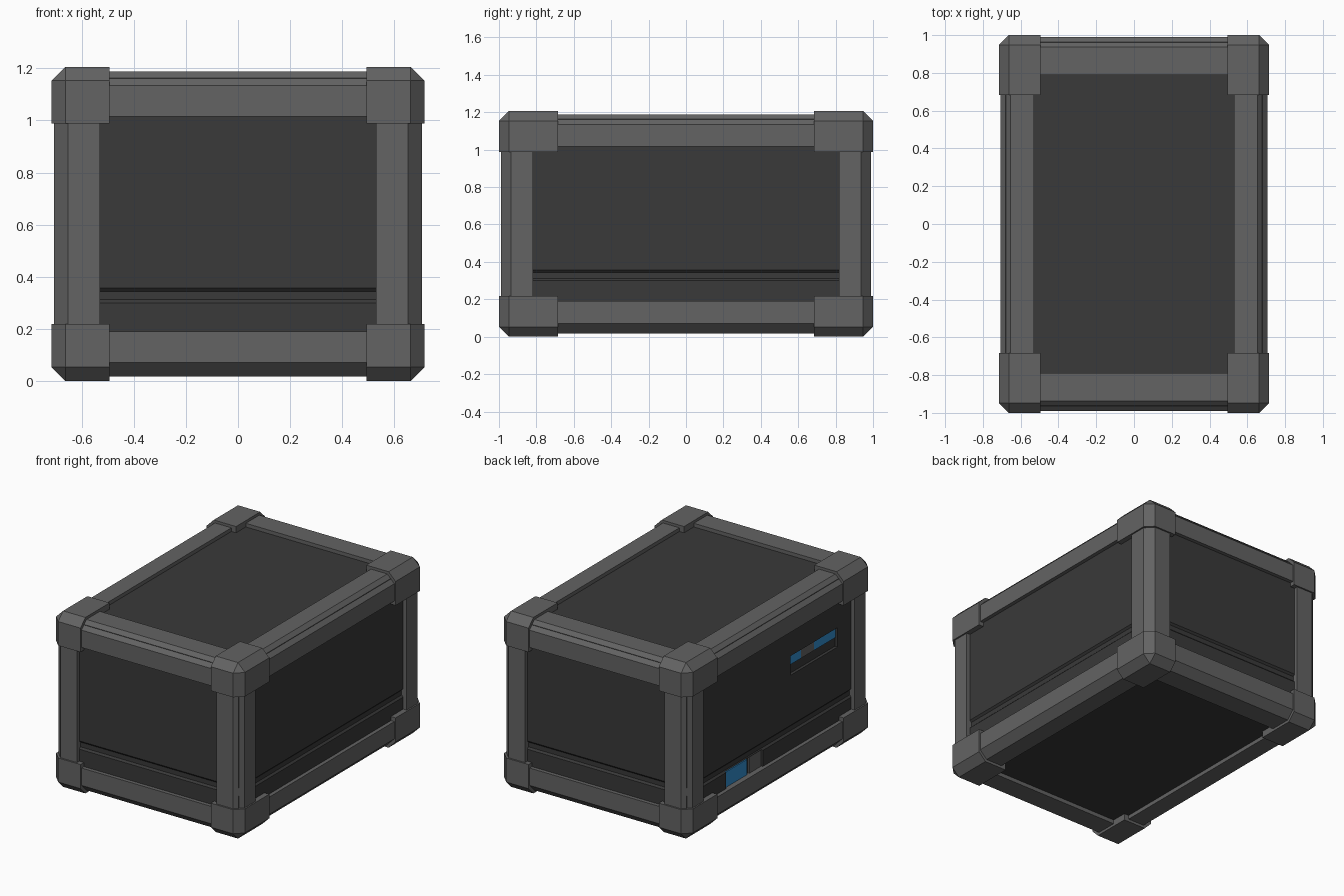
import bpy, bmesh
from itertools import product
from mathutils import Vector

if "Cube" in bpy.data.objects:
    bpy.data.objects.remove(bpy.data.objects["Cube"])

CZ = 0.603  # mid height of the crate


def material(name, rgb):
    m = bpy.data.materials.new(name)
    m.diffuse_color = (*rgb, 1)
    m.use_nodes = True
    m.node_tree.nodes["Principled BSDF"].inputs["Base Color"].default_value = m.diffuse_color
    return m


GREY = material("frame grey", (0.125, 0.125, 0.125))
DARK = material("panel charcoal", (0.041, 0.041, 0.041))
BLUE = material("light blue", (0.032, 0.27, 0.62))


def finish(name, bm, mat):
    bmesh.ops.recalc_face_normals(bm, faces=bm.faces[:])
    me = bpy.data.meshes.new(name)
    bm.to_mesh(me)
    bm.free()
    me.materials.append(mat)
    ob = bpy.data.objects.new(name, me)
    bpy.context.collection.objects.link(ob)
    return ob


def box(lo, hi):
    bm = bmesh.new()
    bmesh.ops.create_cube(bm, size=1)
    lo, hi = Vector(lo), Vector(hi)
    for v in bm.verts:
        v.co = Vector([lo[i] + (v.co[i] + 0.5) * (hi[i] - lo[i]) for i in range(3)])
    return bm


def frame_piece(name, lo, hi, signs, axes, chamfer=0.053):
    """Box in the positive octant, outer edges chamfered, mirrored by signs."""
    bm = box(lo, hi)
    outer = [e for e in bm.edges
             if sum(all(abs(v.co[a] - hi[a]) < 1e-5 for v in e.verts) for a in axes) >= 2]
    bmesh.ops.bevel(bm, geom=outer, offset=chamfer, offset_type='OFFSET',
                    segments=1, profile=0.5, affect='EDGES')
    for v in bm.verts:
        v.co = Vector([v.co[i] * signs[i] for i in range(3)]) + Vector((0, 0, CZ))
    finish(name, bm, GREY)


# Eight corner blocks
for s in product((-1, 1), repeat=3):
    frame_piece("corner_block", (0.494, 0.684, 0.385), (0.716, 1.0, CZ), s, (0, 1, 2))

# Twelve beams, four along each axis
for a, b in product((-1, 1), repeat=2):
    frame_piece("cross_beam", (-0.55, 0.79, 0.413), (0.55, 0.989, 0.585), (1, a, b), (1, 2))
    frame_piece("long_beam", (0.529, -0.75, 0.413), (0.706, 0.75, 0.585), (a, 1, b), (0, 2))
    frame_piece("corner_post", (0.529, 0.818, -0.45), (0.706, 0.989, 0.45), (a, b, 1), (0, 1))

# Inner body: stacked rings, with a shallow groove round the lower part
PX, PY = 0.68, 0.963
bm = bmesh.new()
rings = []
for z, d in ((0.045, 0), (0.3, 0), (0.312, 0.012), (0.344, 0.012), (0.357, 0), (1.163, 0)):
    x, y = PX - d, PY - d
    rings.append([bm.verts.new((i * x, j * y, z)) for i, j in ((-1, -1), (1, -1), (1, 1), (-1, 1))])
for r, q in zip(rings, rings[1:]):
    for i in range(4):
        j = (i + 1) % 4
        bm.faces.new((r[i], r[j], q[j], q[i]))
bm.faces.new(rings[0])
bm.faces.new(rings[-1])
body = finish("body_panels", bm, DARK)

# Shallow recesses in the left side
DEPTH = 0.02
for y0, y1, z0, z1 in ((-0.67, -0.16, 0.70, 0.832), (0.14, 0.54, 0.12, 0.306)):
    cut = finish("recess_cutter", box((-PX - 0.1, y0, z0), (-PX + DEPTH, y1, z1)), DARK)
    cut.hide_render = True
    cut.hide_viewport = True
    mod = body.modifiers.new("recess", 'BOOLEAN')
    mod.operation = 'DIFFERENCE'
    mod.solver = 'EXACT'
    mod.object = cut

# Display strip and lower port plates inside the recesses
for name, y0, y1, z0, z1, mat in (
        ("display_light", -0.29, -0.165, 0.765, 0.826, BLUE),
        ("display_divider", -0.43, -0.29, 0.765, 0.826, GREY),
        ("display_light", -0.665, -0.43, 0.765, 0.826, BLUE),
        ("port_light", 0.295, 0.53, 0.17, 0.295, BLUE),
        ("port_cover", 0.145, 0.27, 0.17, 0.303, GREY)):
    x = -PX + DEPTH
    finish(name, box((x - 0.009, y0, z0), (x + 0.0005, y1, z1)), mat)
